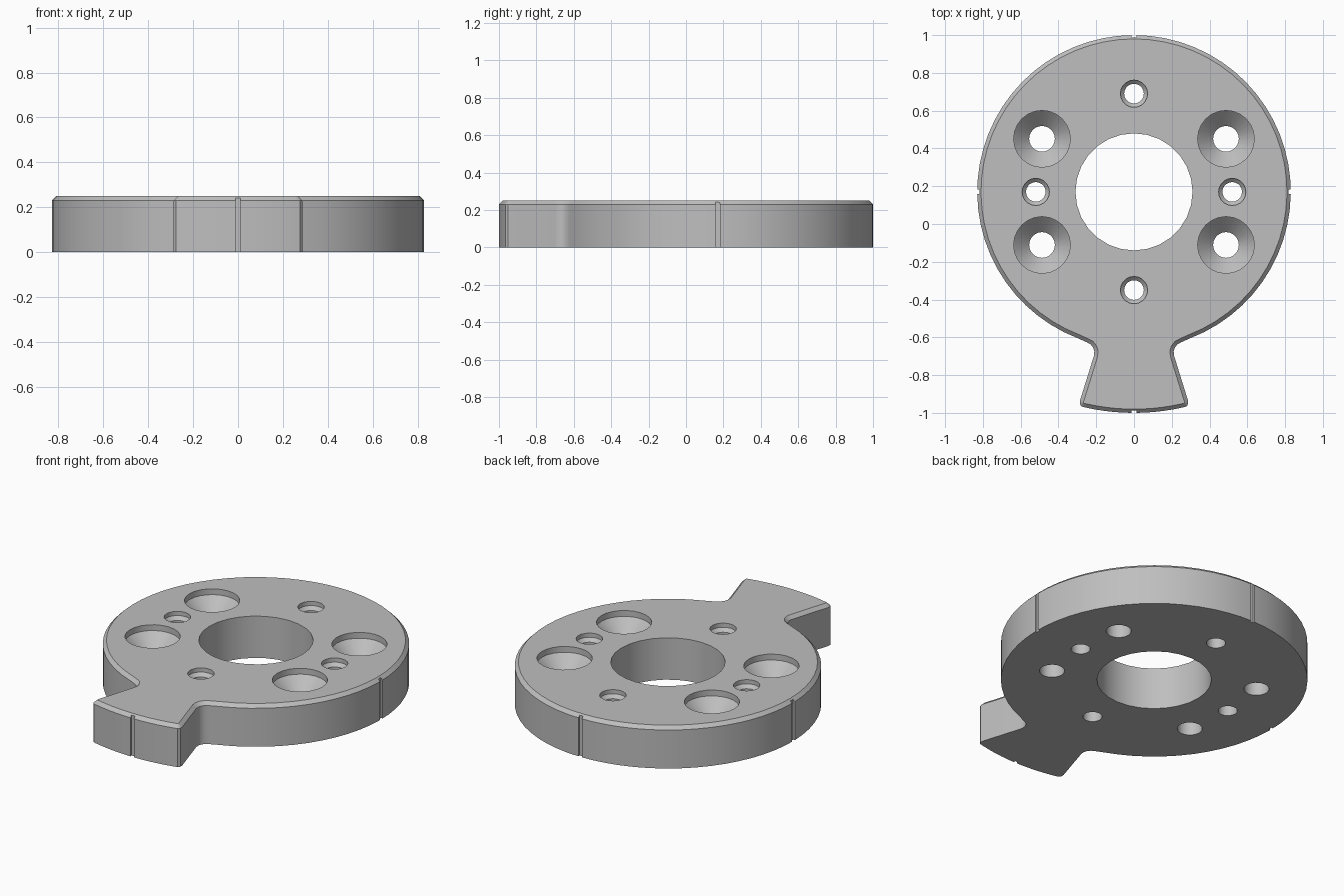
import bpy, bmesh
from math import sin, cos, pi, atan2, asin, radians

if "Cube" in bpy.data.objects:
    bpy.data.objects.remove(bpy.data.objects["Cube"])

HEIGHT, CHAMFER = 0.25, 0.02
CY, DISC_R, TAB_R = 0.17, 0.83, 1.17    # disc centre and outer radii


def add_object(name, bm):
    bmesh.ops.recalc_face_normals(bm, faces=bm.faces)
    mesh = bpy.data.meshes.new(name)
    bm.to_mesh(mesh)
    bm.free()
    obj = bpy.data.objects.new(name, mesh)
    bpy.context.collection.objects.link(obj)
    return obj


def arc(radius, start, end, steps):
    angles = [start + (end - start) * i / steps for i in range(steps + 1)]
    return [(radius * cos(a), CY + radius * sin(a)) for a in angles]


def lathe_cutter(name, x, y, profile, sides):
    """Closed turned solid from (radius, z) pairs, bottom to top."""
    bm = bmesh.new()
    rings = []
    for r, z in profile:
        angles = [2 * pi * i / sides for i in range(sides)]
        rings.append([bm.verts.new((x + r * cos(a), y + r * sin(a), z)) for a in angles])
    for low, high in zip(rings, rings[1:]):
        for i in range(sides):
            j = (i + 1) % sides
            bm.faces.new((low[i], low[j], high[j], high[i]))
    bm.faces.new(rings[0])
    bm.faces.new(rings[-1])
    return add_object(name, bm)


def box_cutter(name, x, y, size):
    bm = bmesh.new()
    bmesh.ops.create_cube(bm, size=1)
    bmesh.ops.scale(bm, vec=(size, size, 1), verts=bm.verts)
    bmesh.ops.translate(bm, vec=(x, y, 0), verts=bm.verts)
    return add_object(name, bm)


# Half outline: tab end, rounded corner, throat fillet, disc rim
half = arc(TAB_R, -pi / 2, -pi / 2 + asin(0.258 / TAB_R), 5)
half += [(0.277, -0.966), (0.287, -0.953), (0.286, -0.935),
         (0.213, -0.70), (0.21, -0.675), (0.216, -0.655),
         (0.23, -0.637), (0.25, -0.626)]
half += arc(DISC_R, atan2(-0.775, 0.296), pi / 2, 28)
outline = half + [(-x, y) for x, y in half[-2:0:-1]]

# Plate with chamfered top rim
bm = bmesh.new()
base = bm.faces.new([bm.verts.new((x, y, 0)) for x, y in outline])
extruded = bmesh.ops.extrude_face_region(bm, geom=[base], use_keep_orig=True)
top_verts = [g for g in extruded["geom"] if isinstance(g, bmesh.types.BMVert)]
bmesh.ops.translate(bm, vec=(0, 0, HEIGHT), verts=top_verts)
bmesh.ops.recalc_face_normals(bm, faces=bm.faces)
rim = [e for e in bm.edges if all(v.co.z > HEIGHT / 2 for v in e.verts)]
bmesh.ops.bevel(bm, geom=rim, offset=CHAMFER, segments=1, affect='EDGES',
                clamp_overlap=False)
plate = add_object("adapter_plate", bm)

# Centre bore
cutters = [lathe_cutter("bore_cutter", 0, CY, [(0.31, -0.1), (0.31, 0.4)], 28)]


def screw_hole(name, x, y, hole, head, depth, sides):
    """Through hole with a short counterbore and a cone below it."""
    z = HEIGHT - depth
    profile = [(hole, -0.1), (hole, z - (head - hole)), (head, z), (head, 0.4)]
    cutters.append(lathe_cutter(name, x, y, profile, sides))


# Large countersunk holes
for sx in (-1, 1):
    for sy in (-1, 1):
        screw_hole("large_hole_cutter", sx * 0.487, CY + sy * 0.281, 0.068, 0.15, 0.035, 24)

# Small holes and alignment notches on the four axes
for dx, dy in ((1, 0), (-1, 0), (0, 1), (0, -1)):
    screw_hole("small_hole_cutter", dx * 0.52, CY + dy * 0.52, 0.052, 0.072, 0.025, 20)
    reach = TAB_R if dy < 0 else DISC_R
    cutters.append(box_cutter("notch_cutter", dx * reach, CY + dy * reach, 0.024))

# Cut everything from the plate, then drop the cutters
bpy.ops.object.select_all(action='DESELECT')
bpy.context.view_layer.objects.active = plate
plate.select_set(True)
for cutter in cutters:
    cutter.hide_render = True
    mod = plate.modifiers.new("cut", 'BOOLEAN')
    mod.operation, mod.solver, mod.object = 'DIFFERENCE', 'EXACT', cutter
    bpy.ops.object.modifier_apply(modifier=mod.name)
    bpy.data.objects.remove(cutter)

# Grey finish
grey = bpy.data.materials.new("plain_grey")
grey.use_nodes = True
colour = (0.52, 0.52, 0.52, 1)
grey.diffuse_color = colour
grey.node_tree.nodes["Principled BSDF"].inputs["Base Color"].default_value = colour
plate.data.materials.clear()
plate.data.materials.append(grey)
bpy.ops.object.shade_smooth_by_angle(angle=radians(30))
